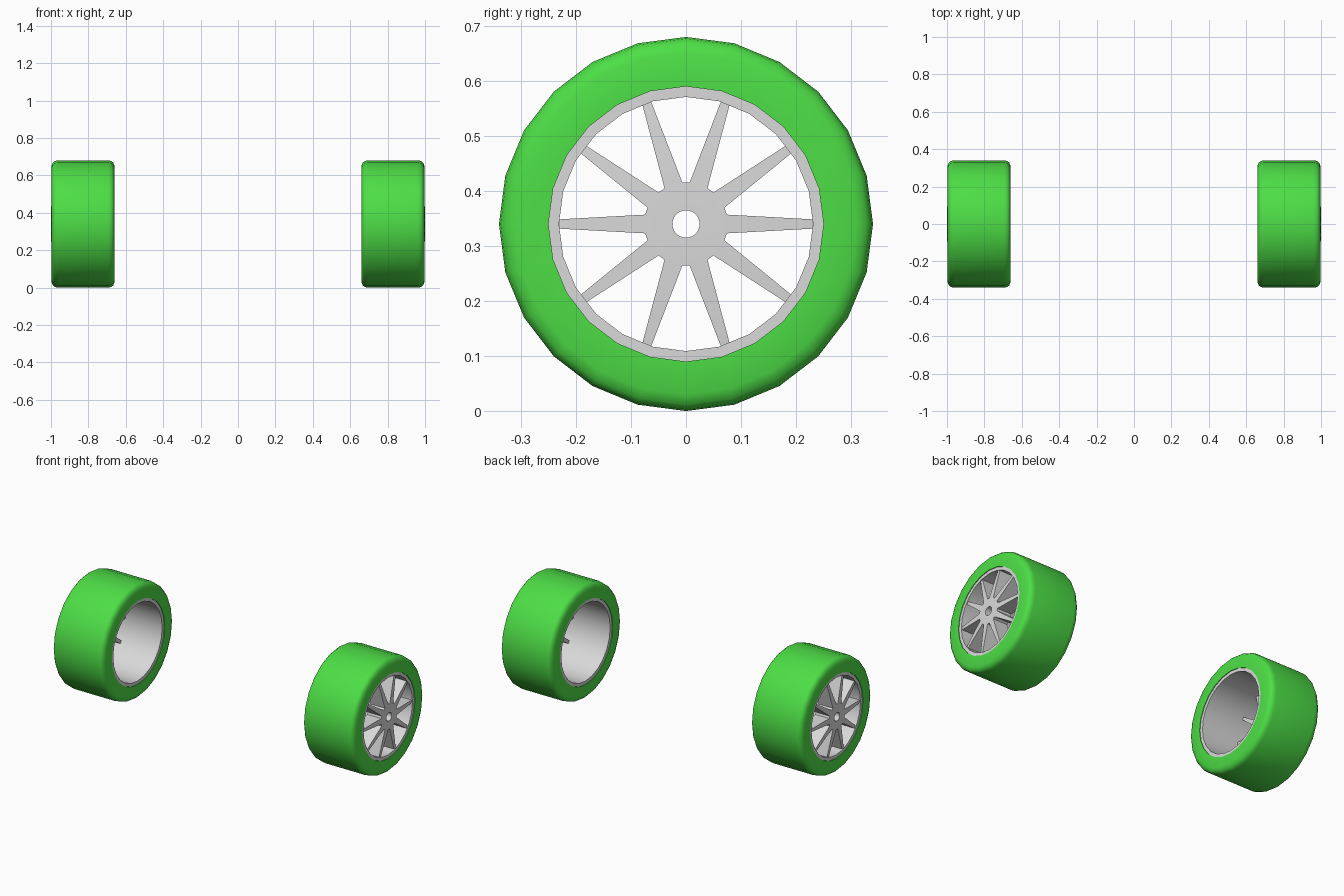
import bpy, bmesh
from math import sin, cos, pi, radians

cube = bpy.data.objects.get("Cube")
if cube:
    bpy.data.objects.remove(cube, do_unlink=True)

SIDES = 24      # segments around tyre and rim
SPOKES = 10
AXLE_Z = 0.34


def material(name, rgb):
    m = bpy.data.materials.new(name)
    m.use_nodes = True
    m.diffuse_color = (*rgb, 1)
    m.node_tree.nodes["Principled BSDF"].inputs["Base Color"].default_value = (*rgb, 1)
    return m


green = material("bright green", (0.074, 0.73, 0.061))
grey = material("light grey", (0.70, 0.70, 0.70))


def finish(bm, name, mat, angle):
    bmesh.ops.recalc_face_normals(bm, faces=bm.faces)
    mesh = bpy.data.meshes.new(name)
    bm.to_mesh(mesh)
    bm.free()
    mesh.materials.append(mat)
    ob = bpy.data.objects.new(name, mesh)
    bpy.context.collection.objects.link(ob)
    bpy.ops.object.select_all(action='DESELECT')
    ob.select_set(True)
    bpy.context.view_layer.objects.active = ob
    bpy.ops.object.shade_smooth_by_angle(angle=radians(angle))


def point(bm, side, x, r, a, offset=0):
    """Vertex at radius r and angle a about the axle, shifted sideways by offset."""
    return bm.verts.new((side * x, r * cos(a) - offset * sin(a),
                         AXLE_Z + r * sin(a) + offset * cos(a)))


def lathe(name, mat, side, profile):
    """Sweep a closed (x, radius) profile around the axle."""
    bm = bmesh.new()
    rings = [[point(bm, side, x, r, 2 * pi * i / SIDES) for x, r in profile]
             for i in range(SIDES)]
    n = len(profile)
    for i in range(SIDES):
        a, b = rings[i], rings[(i + 1) % SIDES]
        for j in range(n):
            k = (j + 1) % n
            bm.faces.new((a[j], a[k], b[k], b[j]))
    finish(bm, name, mat, 40)


def spider(name, side):
    """Pierced hub with tapering spokes: front and back plates joined by walls."""
    bm = bmesh.new()
    layers = []
    for hub_x, tip_x in ((1.0, 0.988), (0.905, 0.905)):
        hole, root, tip = [], [], []
        for i in range(SPOKES):
            a = 2 * pi * i / SPOKES
            for s in (-1, 1):
                hole.append(point(bm, side, hub_x, 0.025, a + s * pi / (2 * SPOKES)))
                root.append(point(bm, side, hub_x, 0.074, a, s * 0.017))
                tip.append(point(bm, side, tip_x, 0.23, a, s * 0.0085))
        layers.append((hole, root, tip))
    n = 2 * SPOKES
    for hole, root, tip in layers:
        for i in range(n):
            j = (i + 1) % n
            bm.faces.new((hole[i], hole[j], root[j], root[i]))
            if i % 2 == 0:
                bm.faces.new((root[i], root[j], tip[j], tip[i]))
    (h0, r0, t0), (h1, r1, t1) = layers
    for i in range(n):
        j = (i + 1) % n
        bm.faces.new((h0[i], h0[j], h1[j], h1[i]))
        bm.faces.new((r0[i], t0[i], t1[i], r1[i]))
        if i % 2 == 0:
            bm.faces.new((t0[i], t0[j], t1[j], t1[i]))
        else:
            bm.faces.new((r0[i], r0[j], r1[j], r1[i]))
    finish(bm, name, grey, 20)


# Tyre half section, mirrored across the middle of its width
OUT, IN = 0.997, 0.66
shoulder = [(0, 0.25), (0, 0.31), (0.007, 0.328), (0.018, 0.337), (0.035, 0.34)]
tyre = [(OUT - d, r) for d, r in shoulder] + [(IN + d, r) for d, r in reversed(shoulder)]
rim = [(OUT - 0.004, 0.231), (OUT - 0.004, 0.25), (IN + 0.004, 0.25), (IN + 0.004, 0.231)]

for label, side in (("left", 1), ("right", -1)):
    lathe(label + "_tyre", green, side, tyre)
    lathe(label + "_rim", grey, side, rim)
    spider(label + "_spokes", side)
